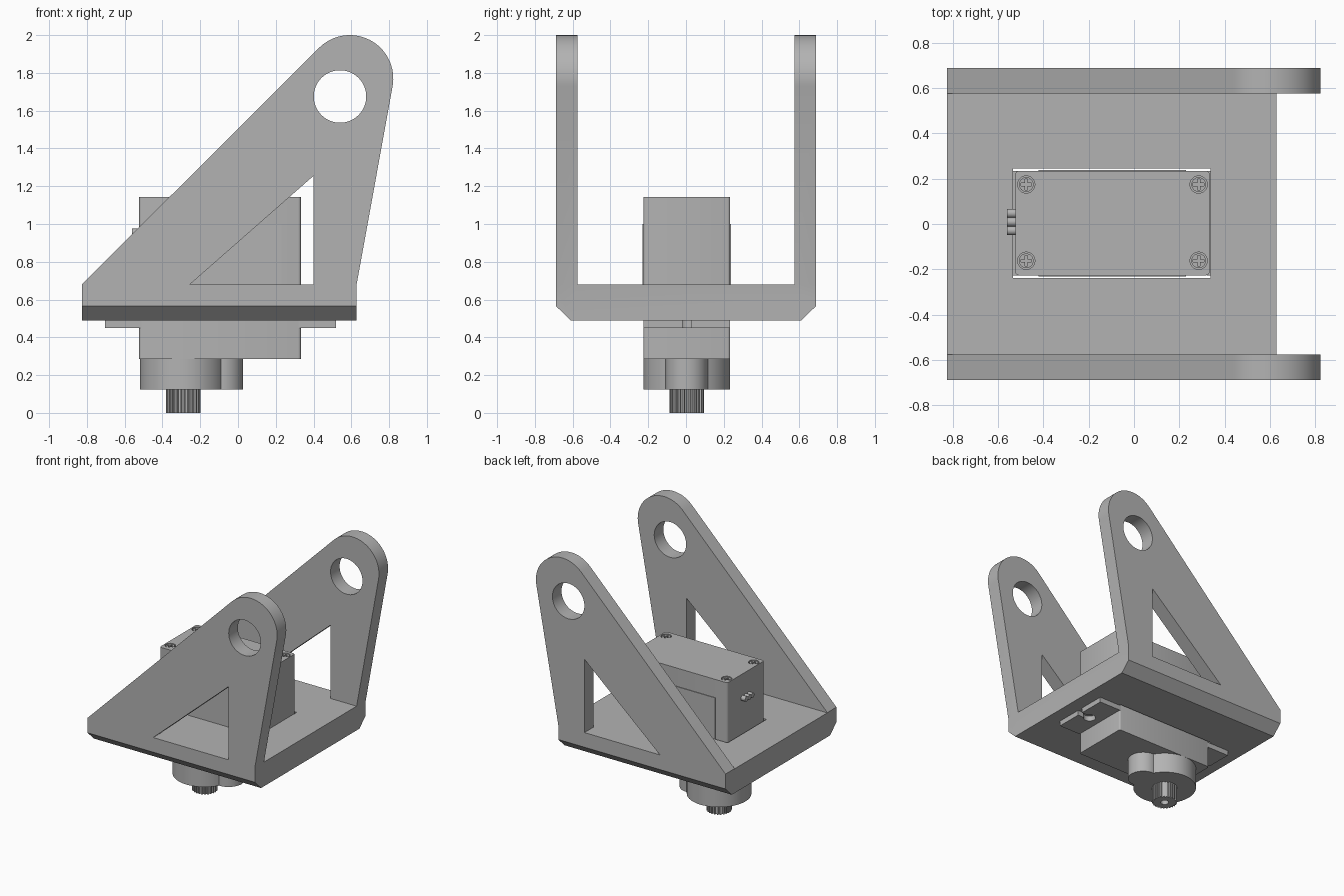
import bpy, bmesh, math

if "Cube" in bpy.data.objects:
    bpy.data.objects.remove(bpy.data.objects["Cube"])

grey = bpy.data.materials.new("plain grey")
grey.diffuse_color = (0.45, 0.45, 0.45, 1)
grey.use_nodes = True
grey.node_tree.nodes["Principled BSDF"].inputs["Base Color"].default_value = grey.diffuse_color
CY = 0.004          # servo centre line in y
GX = -0.29          # output shaft x


def prism(name, pts, axis, lo, hi):
    """Extrude a 2D outline along an axis: x takes (y,z), y takes (x,z), z takes (x,y)."""
    place = {"x": lambda a, b, t: (t, a, b),
             "y": lambda a, b, t: (a, t, b),
             "z": lambda a, b, t: (a, b, t)}[axis]
    bm = bmesh.new()
    n = len(pts)
    low = [bm.verts.new(place(a, b, lo)) for a, b in pts]
    top = [bm.verts.new(place(a, b, hi)) for a, b in pts]
    bm.faces.new(low)
    bm.faces.new(top)
    for i in range(n):
        j = (i + 1) % n
        bm.faces.new((low[i], low[j], top[j], top[i]))
    bmesh.ops.recalc_face_normals(bm, faces=bm.faces)
    me = bpy.data.meshes.new(name)
    bm.to_mesh(me)
    bm.free()
    me.materials.append(grey)
    ob = bpy.data.objects.new(name, me)
    bpy.context.collection.objects.link(ob)
    return ob


def arc(cx, cy, r, a0=0, a1=360, n=48):
    full = abs(a1 - a0) == 360
    steps = n if full else n + 1
    return [(cx + r * math.cos(math.radians(a0 + (a1 - a0) * i / n)),
             cy + r * math.sin(math.radians(a0 + (a1 - a0) * i / n))) for i in range(steps)]


def box(name, x0, x1, y0, y1, z0, z1):
    return prism(name, [(x0, y0), (x1, y0), (x1, y1), (x0, y1)], "z", z0, z1)


def select(ob):
    bpy.ops.object.select_all(action="DESELECT")
    ob.select_set(True)
    bpy.context.view_layer.objects.active = ob


def combine(ob, operation, *others):
    select(ob)
    for other in others:
        mod = ob.modifiers.new("cut", "BOOLEAN")
        mod.operation, mod.solver, mod.object = operation, "EXACT", other
        bpy.ops.object.modifier_apply(modifier=mod.name)
        bpy.data.objects.remove(other)


def round_upright_edges(ob, width):
    """Round only the vertical edges."""
    bm = bmesh.new()
    bm.from_mesh(ob.data)
    edges = [e for e in bm.edges
             if abs(e.verts[0].co.z - e.verts[1].co.z) > 0.05]
    bmesh.ops.bevel(bm, geom=edges, offset=width, segments=3, profile=0.5, affect="EDGES")
    bm.to_mesh(ob.data)
    bm.free()


# Bracket: U section trimmed by the arm outline
bracket = prism("bracket", [(-0.61, 0.49), (0.61, 0.49), (0.688, 0.565), (0.688, 2.1),
                            (0.575, 2.1), (0.575, 0.68), (-0.575, 0.68), (-0.575, 2.1),
                            (-0.688, 2.1), (-0.688, 0.565)], "x", -0.825, 0.9)
outline = ([(-0.9, 0.4), (0.628, 0.4), (0.628, 0.68)]
           + arc(0.592, 1.77, 0.23, -10, 135, 32) + [(-0.825, 0.682), (-0.9, 0.607)])
combine(bracket, "INTERSECT", prism("arm_outline", outline, "y", -1, 1))

# Pin holes, triangular windows and servo opening
combine(bracket, "DIFFERENCE",
        prism("pin_hole", arc(0.54, 1.675, 0.139), "y", -1, 1),
        prism("window", [(-0.255, 0.68), (0.4, 0.68), (0.4, 1.255)], "y", -1, 1),
        box("servo_opening", -0.533, 0.338, CY - 0.241, CY + 0.241, 0.3, 0.9))

# Servo case with countersunk screw holes
case = box("servo_case", -0.523, 0.333, CY - 0.23, CY + 0.23, 0.285, 1.143)
round_upright_edges(case, 0.015)
SCREWS = [(sx, CY + sy) for sx in (-0.475, 0.285) for sy in (-0.166, 0.17)]
for sx, sy in SCREWS:
    combine(case, "DIFFERENCE", prism("screw_hole", arc(sx, sy, 0.038, n=32), "z", 1.12, 1.2))
for s in (-1, 1):
    y0, y1 = sorted((CY + s * 0.22, CY + s * 0.235))
    box("side_panel", -0.42, 0.23, y0, y1, 0.5, 1.0)

# Cross-head screws
for sx, sy in SCREWS:
    screw = prism("case_screw", arc(sx, sy, 0.032, n=32), "z", 1.11, 1.14)
    a, b = 0.006, 0.024
    cross = [(-a, -b), (a, -b), (a, -a), (b, -a), (b, a), (a, a),
             (a, b), (-a, b), (-a, a), (-b, a), (-b, -a), (-a, -a)]
    combine(screw, "DIFFERENCE",
            prism("cross", [(sx + p, sy + q) for p, q in cross], "z", 1.125, 1.2))

# Mounting ears with open keyhole slots
for name, inner, outer, hole in (("right_ear", 0.32, 0.52, 0.43), ("left_ear", -0.51, -0.703, -0.615)):
    x0, x1 = sorted((inner, outer))
    ear = box(name, x0, x1, CY - 0.23, CY + 0.23, 0.45, 0.49)
    s0, s1 = sorted((hole, outer + math.copysign(0.05, outer)))
    combine(ear, "DIFFERENCE",
            prism("ear_hole", arc(hole, CY, 0.045, n=32), "z", 0.4, 0.6),
            box("ear_slot", s0, s1, CY - 0.022, CY + 0.022, 0.4, 0.6))

# Gear housing: large and small round bosses joined
housing = prism("gear_housing", arc(GX, CY, 0.23, n=64), "z", 0.125, 0.29)
combine(housing, "UNION", prism("small_boss", arc(-0.085, CY, 0.112), "z", 0.125, 0.29))

# Splined output shaft with a screw bore
teeth = 25
spline = []
for i in range(teeth):
    for k, r in ((0, 0.091), (0.4, 0.091), (0.5, 0.082), (0.9, 0.082)):
        t = 2 * math.pi * (i + k) / teeth
        spline.append((GX + r * math.cos(t), CY + r * math.sin(t)))
shaft = prism("output_shaft", spline, "z", 0, 0.14)
combine(shaft, "DIFFERENCE", prism("bore", arc(GX, CY, 0.03, n=24), "z", -0.1, 0.1))

# Three cable stubs
for i in (-1, 0, 1):
    prism("cable_stub", arc(CY + 0.005 + i * 0.038, 0.955, 0.02, n=20), "x", -0.56, -0.5)

# Smooth the round parts, keep sharp edges
for ob in list(bpy.context.scene.objects):
    select(ob)
    bpy.ops.object.shade_smooth_by_angle(angle=math.radians(30))
